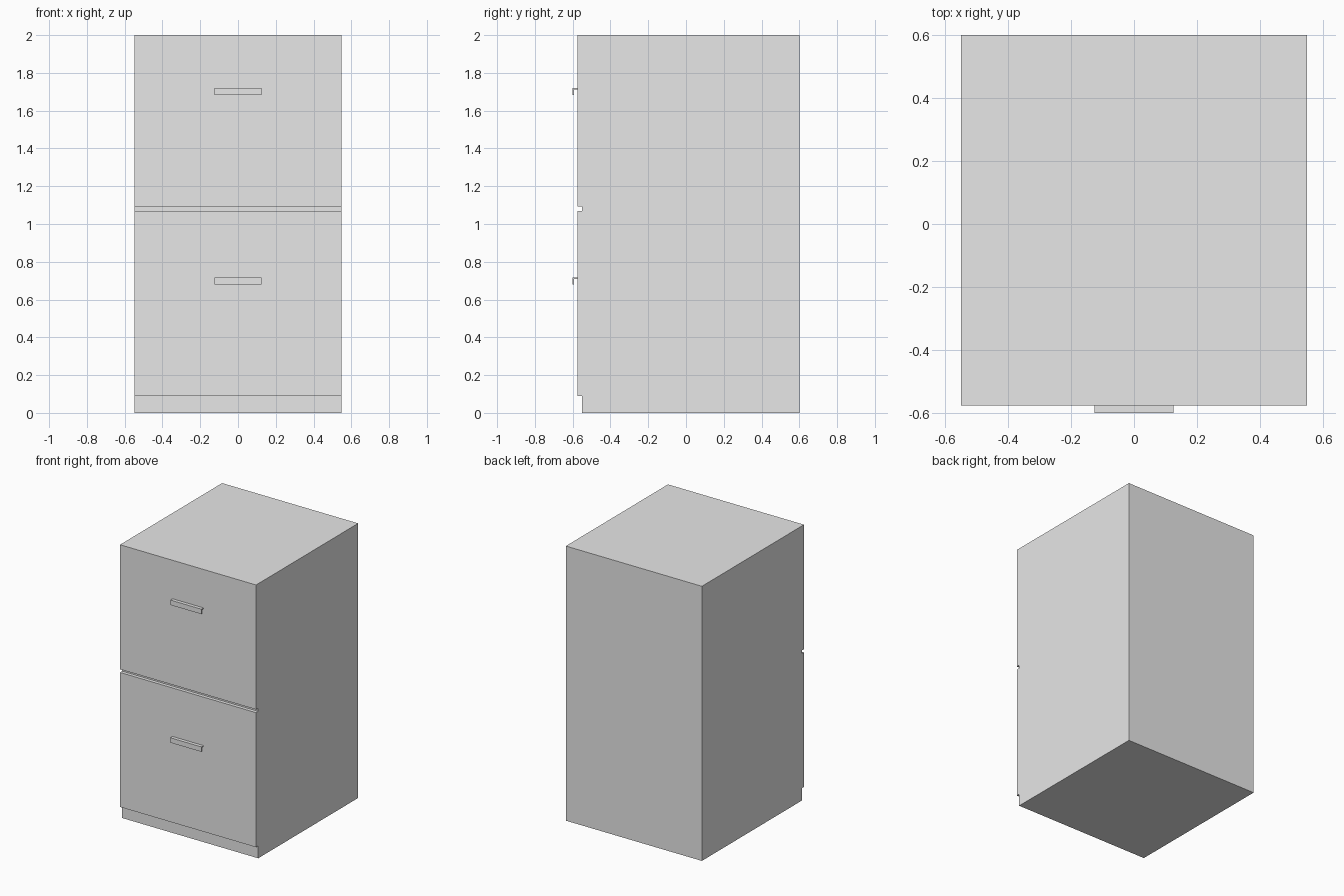
import bpy
import bmesh

cube = bpy.data.objects.get("Cube")
if cube:
    bpy.data.objects.remove(cube, do_unlink=True)

grey = bpy.data.materials.new("light_grey")
grey.use_nodes = True
colour = (0.8, 0.8, 0.8, 1)
grey.diffuse_color = colour
grey.node_tree.nodes["Principled BSDF"].inputs["Base Color"].default_value = colour


def extrude_profile(name, profile, half_width):
    """Extrude a (y, z) profile along x, centred on x = 0."""
    bm = bmesh.new()
    face = bm.faces.new([bm.verts.new((-half_width, y, z)) for y, z in profile])
    result = bmesh.ops.extrude_face_region(bm, geom=[face])
    moved = [v for v in result["geom"] if isinstance(v, bmesh.types.BMVert)]
    bmesh.ops.translate(bm, verts=moved, vec=(2 * half_width, 0, 0))
    bmesh.ops.recalc_face_normals(bm, faces=bm.faces)
    mesh = bpy.data.meshes.new(name)
    bm.to_mesh(mesh)
    bm.free()
    mesh.materials.append(grey)
    obj = bpy.data.objects.new(name, mesh)
    bpy.context.collection.objects.link(obj)
    return obj


def box(name, y0, y1, z0, z1, half_width):
    return extrude_profile(name, [(y0, z0), (y1, z0), (y1, z1), (y0, z1)], half_width)


HALF = 0.548
BODY_FRONT, PANEL_FRONT, HANDLE_FRONT = -0.55, -0.575, -0.6

# Cabinet body
box("cabinet_body", BODY_FRONT, 0.6, 0, 2, HALF)

# Two drawer fronts, each with a handle: a thin shelf with a lip turned down
for level, bottom, top, handle_top in (("lower", 0.09, 1.07, 0.717),
                                       ("upper", 1.093, 2.0, 1.72)):
    box(level + "_drawer_front", PANEL_FRONT, BODY_FRONT, bottom, top, HALF)
    thick = 0.007
    under = handle_top - thick
    lip = handle_top - 0.036
    extrude_profile(level + "_handle", [
        (PANEL_FRONT, handle_top), (HANDLE_FRONT, handle_top),
        (HANDLE_FRONT, lip), (HANDLE_FRONT + thick, lip),
        (HANDLE_FRONT + thick, under), (PANEL_FRONT, under)], 0.125)
